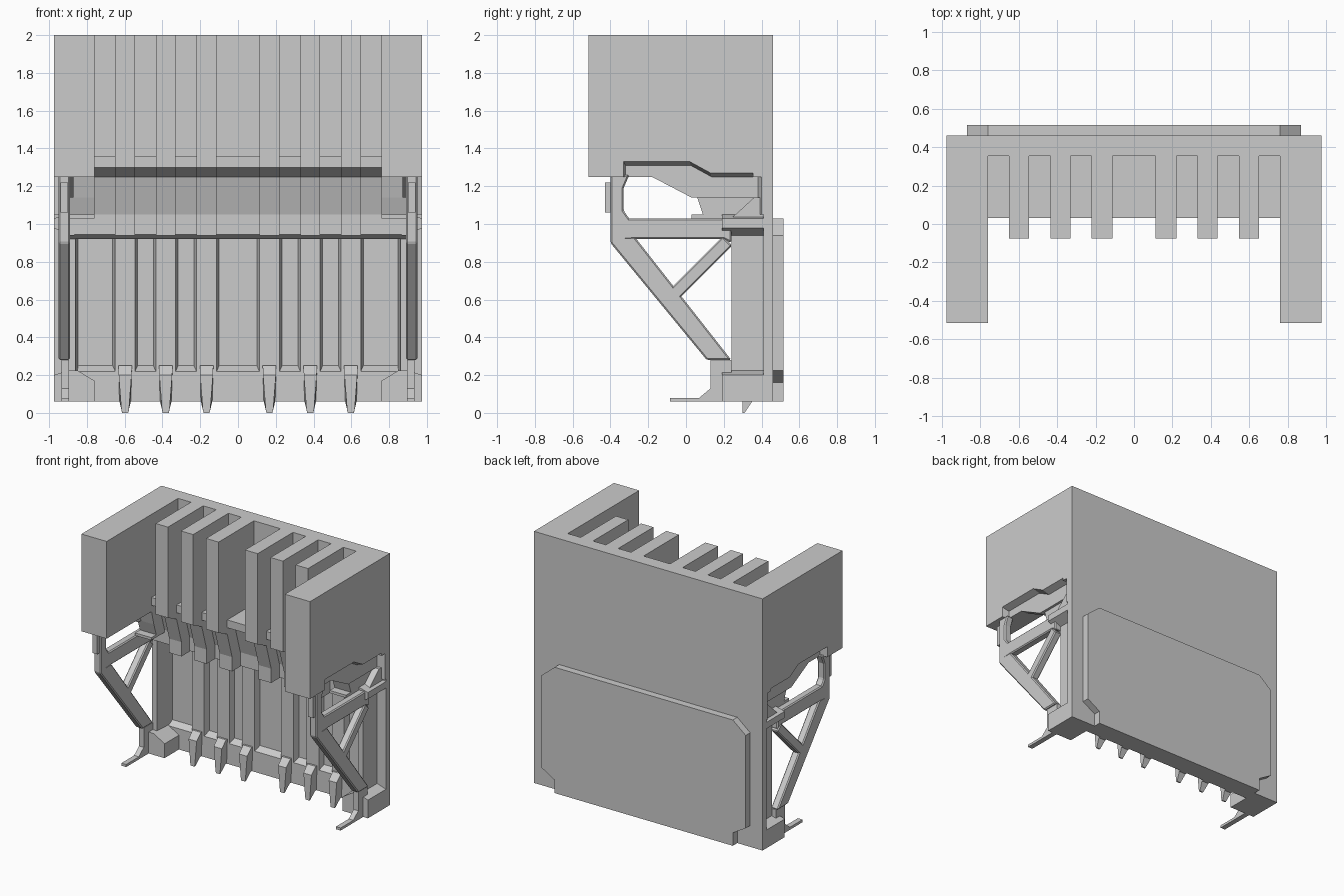
import bpy, bmesh
from mathutils import Vector

if "Cube" in bpy.data.objects:
    bpy.data.objects.remove(bpy.data.objects["Cube"])


def make(name, solids, mirror=False, bevel=0):
    """Each solid is a pair of matching end loops, skinned into a closed prism."""
    bm = bmesh.new()
    for a, b in solids:
        va = [bm.verts.new(p) for p in a]
        vb = [bm.verts.new(p) for p in b]
        n = len(va)
        bm.faces.new(va)
        bm.faces.new(vb[::-1])
        for i in range(n):
            j = (i + 1) % n
            bm.faces.new((va[i], vb[i], vb[j], va[j]))
    bmesh.ops.recalc_face_normals(bm, faces=bm.faces[:])
    me = bpy.data.meshes.new(name)
    bm.to_mesh(me)
    bm.free()
    ob = bpy.data.objects.new(name, me)
    bpy.context.collection.objects.link(ob)
    if bevel:
        m = ob.modifiers.new("chamfer", 'BEVEL')
        m.width, m.segments, m.limit_method = bevel, 1, 'ANGLE'
    if mirror:
        ob.modifiers.new("mirror", 'MIRROR')
    return ob


def side(pts, x0, x1, pts1=None):
    """Side profile of (y, z) points swept along x."""
    return [(x0, y, z) for y, z in pts], [(x1, y, z) for y, z in (pts1 or pts)]


def front(pts, y0, y1, pts1=None):
    """Front profile of (x, z) points swept along y."""
    return [(x, y0, z) for x, z in pts], [(x, y1, z) for x, z in (pts1 or pts)]


def rect(a0, a1, b0, b1):
    return [(a0, b0), (a1, b0), (a1, b1), (a0, b1)]


def bar(p, q, w, x0, x1):
    p, q = Vector(p), Vector(q)
    d = (q - p).normalized() * w / 2
    n = Vector((-d.y, d.x))
    return side([tuple(v) for v in (p + n, q + n, q - n, p - n)], x0, x1)


W = .975        # half width
RIDGE = .365    # front of the lower ridges and sill
PANEL = .41     # recessed wall between the ridges
RIBS = [(-.65, -.545), (-.435, -.33), (-.22, -.113),
        (.113, .22), (.33, .435), (.545, .65)]

# Back wall: upper wall and full-width rear skin
make("back_wall", [
    side(rect(PANEL, .46, .06, 1.3), -W, W),
    side(rect(.355, .46, 1.25, 2), -W, W)])

# Raised panel on the rear with clipped corners
half = [(.76, .06), (.76, .16), (.87, .225), (.87, .94), (.76, 1.03)]
make("rear_panel", [front(half + [(-x, z) for x, z in half[::-1]], .45, .515)])

# Side arms, with an outer layer carrying the stepped relief
make("side_arms", [
    side(rect(-.515, .46, 1.25, 2), .76, .92),
    side([(-.2, 1.26), (.03, 1.14), (.40, 1.14), (.40, 1.26)], .87, .92)], mirror=True)
edge = [(-.33, 1.33), (.02, 1.33), (.13, 1.27), (.40, 1.27)]
low = [(-.32, 1.31), (.025, 1.31), (.135, 1.25), (.38, 1.25)]
make("arm_outer_layers", [side(
    [(-.33, 1.25)] + edge + [(.40, 1.05), (.46, 1.05), (.46, 2), (-.515, 2), (-.515, 1.25)],
    W, .92,
    [(-.32, 1.25)] + low + [(.38, 1.05), (.46, 1.05), (.46, 2), (-.515, 2), (-.515, 1.25)])],
    mirror=True)

# Ledge between the arms, sloping back under itself to the lower header
make("ledge", [side([(.42, 1.36), (.03, 1.36), (.03, 1.30), (.13, 1.25), (.19, 1.05),
                     (.19, .945), (.24, .92), (.42, .92)], -.77, .77)])
make("header_ends", [side([(.42, 1.26), (.03, 1.26), (.06, 1.14), (.09, 1.05), (.03, 1.05),
                           (.03, 1.03), (.19, 1.03), (.19, .945), (.24, .92),
                           (.42, .92)], .76, .90)], mirror=True)

# Tall ribs with undercut, steeply sloped feet
make("upper_ribs", [side([(.36, 2), (-.075, 2), (-.075, 1.30), (.03, 1.25), (.09, 1.05),
                          (.09, .94), (.36, .94)], a, b) for a, b in RIBS])

# Lower ridges with tapered flanks
make("lower_ridges", [front(rect(a, b, .1, .98), RIDGE, .42, rect(a - .016, b + .016, .1, .98))
                      for a, b in RIBS])

# Front sill
make("sill", [side([(.43, .25), (PANEL, .25), (RIDGE, .22), (RIDGE, .06), (.43, .06)],
                   -.90, .90)])

# Tapered pins under every rib
pins = []
for a, b in RIBS:
    c = (a + b) / 2
    rows = [(.35, .25, .036), (.30, .20, .034), (.30, .02, .02), (.30, 0, .016),
            (.31, 0, .016), (.35, .06, .03), (.38, .06, .03), (.38, .25, .036)]
    pins.append(([(c - w, y, z) for y, z, w in rows], [(c + w, y, z) for y, z, w in rows]))
make("pins", pins)

# Side pillars and corner blocks
make("side_pillars", [front(rect(.86, .90, .1, 1.05), .24, .43, rect(.845, .90, .1, 1.05))],
     mirror=True)
make("lower_corner_blocks", [front(
    [(.76, .06), (W, .06), (W, .20), (.90, .225), (.85, .225), (.76, .17)], .19, .43)],
    mirror=True)
make("upper_corner_blocks", [front(
    [(.76, 1.05), (.76, 1.03), (.87, .94), (.90, .94), (W, .98), (W, 1.03), (.90, 1.05)],
    .19, .43)], mirror=True)
make("arm_brackets", [side([(.24, 1.03), (.36, 1.14), (.42, 1.14), (.42, 1.03)], .89, .95)],
     mirror=True)

# Thin side trusses
X = (.89, .95)
make("side_trusses", [
    side([(-.40, 1.03), (-.40, .91), (-.28, .92), (.20, .92), (.24, .90), (.24, 1.03)], *X),
    side([(-.40, .90), (.11, .28), (.24, .28), (-.27, .93), (-.40, .93)], *X),
    bar((-.06, .63), (.22, .91), .07, *X),
    side([(-.40, 1.26), (-.40, 1.0), (-.28, 1.0), (-.33, 1.07), (-.33, 1.19),
          (-.30, 1.26)], *X)], mirror=True, bevel=.008)
make("truss_catches", [side(rect(-.43, -.39, 1.06, 1.22), .90, .94)], mirror=True)

# Hooked toes below the trusses
make("truss_toes", [side([(.13, .28), (.13, .13), (.07, .08), (-.085, .08), (-.085, .06),
                          (.20, .06), (.24, .10), (.24, .28)], .895, .935)], mirror=True)
